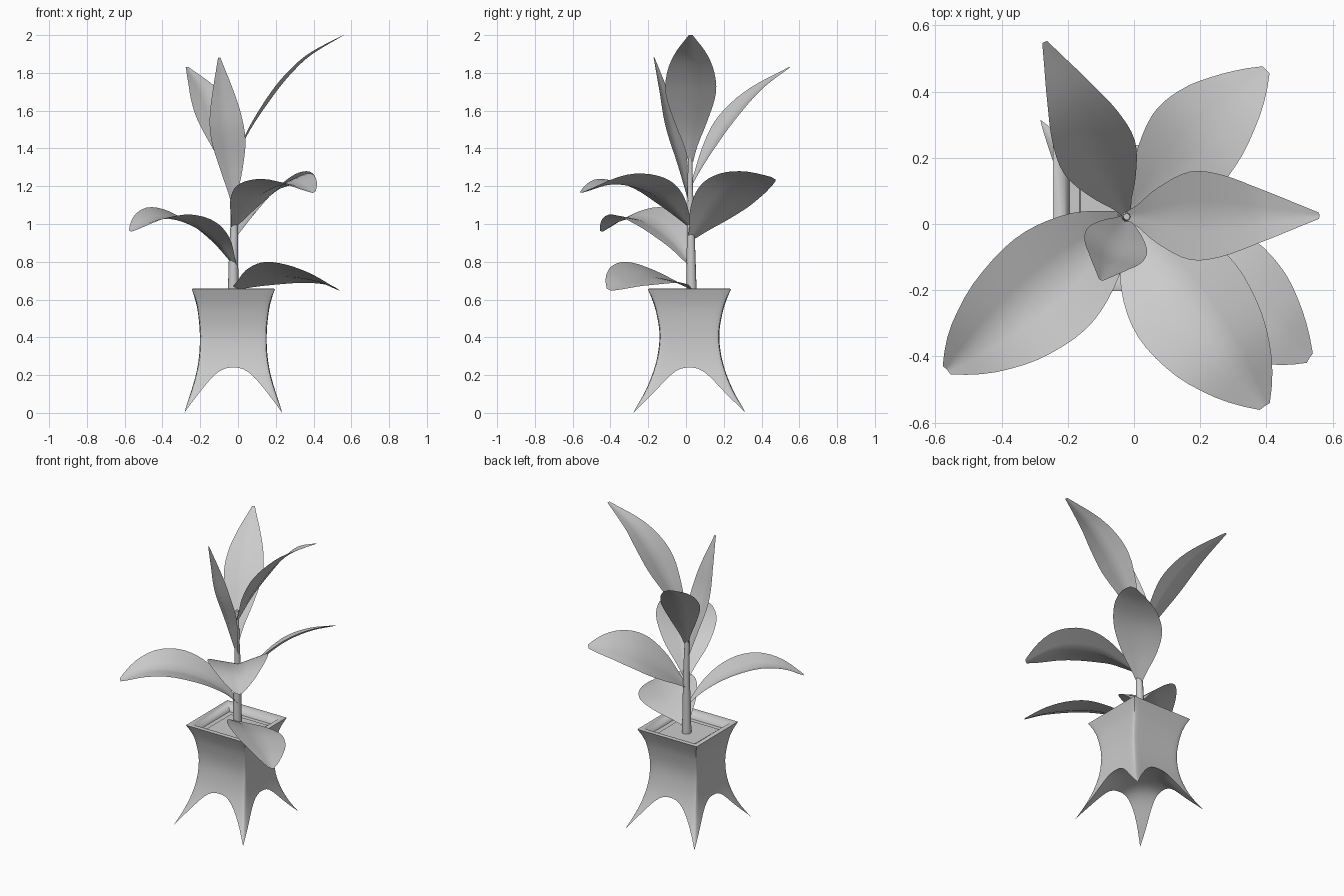
import bpy, bmesh, math
from mathutils import Vector

if "Cube" in bpy.data.objects:
    bpy.data.objects.remove(bpy.data.objects["Cube"])

CX, CY = -0.025, 0.018


def interp(table, t):
    """Smooth interpolation of (t, value) pairs."""
    n = len(table)
    t = min(max(t, table[0][0]), table[-1][0])
    for i in range(n - 1):
        (t0, a), (t1, b) = table[i], table[i + 1]
        if t <= t1:
            m0 = (b - table[i - 1][1]) / (t1 - table[i - 1][0]) if i else (b - a) / (t1 - t0)
            m1 = (table[i + 2][1] - a) / (table[i + 2][0] - t0) if i + 2 < n else (b - a) / (t1 - t0)
            h, k = t1 - t0, (t - t0) / (t1 - t0)
            return (a * (2*k**3 - 3*k*k + 1) + b * (3*k*k - 2*k**3)
                    + m0 * h * (k**3 - 2*k*k + k) + m1 * h * (k**3 - k*k))
    return table[-1][1]


def finish(bm, name, angle, recalc=False):
    bmesh.ops.remove_doubles(bm, verts=bm.verts, dist=0.0005)
    if recalc:
        bmesh.ops.recalc_face_normals(bm, faces=bm.faces)
    me = bpy.data.meshes.new(name)
    bm.to_mesh(me)
    bm.free()
    me.shade_smooth()
    me.set_sharp_from_angle(angle=math.radians(angle))
    ob = bpy.data.objects.new(name, me)
    bpy.context.collection.objects.link(ob)
    return ob


def add_grid(bm, nu, nv, fn):
    rows = [[bm.verts.new(fn(i / nu, j / nv)) for j in range(nv + 1)] for i in range(nu + 1)]
    for i in range(nu):
        for j in range(nv):
            bm.faces.new((rows[i][j], rows[i + 1][j], rows[i + 1][j + 1], rows[i][j + 1]))


# Pot: waisted square body, arched sides, four pointed legs
HX = [(0, .266), (.1, .228), (.2, .198), (.3, .181), (.42, .177), (.55, .19), (.62, .208), (.655, .22)]
HY = [(0, .306), (.1, .241), (.2, .197), (.3, .169), (.42, .158), (.55, .18), (.62, .205), (.655, .22)]
TOP = .655


def pot_point(u, w, z):
    # corners are eased a little below the rim
    f = 1 - .03 * abs(u * w) ** 14 * min(1, (TOP - z) / .06)
    return Vector((CX + u * f * interp(HX, z), CY + w * f * interp(HY, z), z))


def arch(u, w):
    return .24 * (1 - (abs(u) * abs(w)) ** 2.6) + .03 * (1 - u * u) * (1 - w * w)


bm = bmesh.new()
for axis in (0, 1):
    for s in (-1, 1):
        def side(a, b):
            u = math.sin((a - .5) * math.pi)
            z = TOP + (arch(u, 1) - TOP) * b
            return pot_point(u, s, z) if axis == 0 else pot_point(s, u, z)
        add_grid(bm, 24, 16, side)


def underside(a, b):
    u, w = math.sin((a - .5) * math.pi), math.sin((b - .5) * math.pi)
    return pot_point(u, w, arch(u, w))


add_grid(bm, 24, 24, underside)

# Rim, inner wall and stepped soil
rings = [(.22, TOP), (.213, .658), (.185, .652), (.17, .61), (.14, .608), (.137, .614)]
loops = [[bm.verts.new((CX + x * h, CY + y * h, z)) for x, y in ((-1, -1), (1, -1), (1, 1), (-1, 1))]
         for h, z in rings]
for lo, hi in zip(loops, loops[1:]):
    for k in range(4):
        bm.faces.new((lo[k], lo[(k + 1) % 4], hi[(k + 1) % 4], hi[k]))
bm.faces.new(loops[-1])
finish(bm, "pot", 60, True)

# Stem: tapering tube
cu = bpy.data.curves.new("stem", 'CURVE')
cu.dimensions = '3D'
cu.bevel_depth = 1.0
cu.bevel_resolution = 3
cu.use_fill_caps = True
path = [(-.026, .03, .6, .029), (-.024, .027, .8, .025), (-.02, .025, 1.0, .02),
        (-.022, .022, 1.2, .015), (-.022, .022, 1.4, .010)]
sp = cu.splines.new('POLY')
sp.points.add(len(path) - 1)
for p, (x, y, z, r) in zip(sp.points, path):
    p.co = (x, y, z, 1)
    p.radius = r
sp.use_smooth = True
stem = bpy.data.objects.new("stem", cu)
bpy.context.collection.objects.link(stem)

# Leaves: V-folded blades swept along an arched midrib
SLIM = [(0, .1), (.1, .27), (.25, .64), (.45, 1), (.62, .92), (.8, .56), (.93, .24), (1, .07)]
BROAD = [(0, .1), (.1, .32), (.27, .73), (.48, 1), (.68, .9), (.85, .57), (.95, .28), (1, .1)]
ORIGIN = Vector((-.02, .025, 0))


def leaf(name, tip, rib, half, fold, roll, shape):
    """tip: plan position; rib: (fraction of reach, height); roll lifts the left edge."""
    d = Vector((tip[0], tip[1], 0)) - ORIGIN
    reach = d.length
    d.normalize()
    across = Vector((-d.y, d.x, 0))
    # chord lengths parametrise the midrib
    pts = [(r * reach, z) for r, z in rib]
    acc = [0]
    for (r0, z0), (r1, z1) in zip(pts, pts[1:]):
        acc.append(acc[-1] + math.hypot(r1 - r0, z1 - z0))
    tr = [(t / acc[-1], p[0]) for t, p in zip(acc, pts)]
    tz = [(t / acc[-1], p[1]) for t, p in zip(acc, pts)]

    def mid(t):
        return ORIGIN + d * interp(tr, t) + Vector((0, 0, interp(tz, t)))

    def blade(t, b):
        tangent = (mid(min(t + .03, 1)) - mid(max(t - .03, 0))).normalized()
        up = tangent.cross(across).normalized() * -1
        if up.z < 0:
            up.negate()
        k = 1 - 2 * b
        w = half * interp(shape, t)
        s = 1 if k >= 0 else -1
        a = math.radians(fold + s * roll)
        return mid(t) + across * (k * w * math.cos(a)) + up * (abs(k) * w * math.sin(a))

    bm = bmesh.new()
    add_grid(bm, 20, 6, blade)
    finish(bm, name, 60)


leaf("leaf_low_front_right", (.53, -.405),
     [(0, .655), (.25, .7), (.5, .72), (.8, .695), (1, .65)], .18, 8, -18, BROAD)
leaf("leaf_low_left", (-.565, -.44),
     [(0, .78), (.15, .885), (.36, .975), (.6, 1.025), (.8, 1.015), (1, .96)], .18, 15, -7, BROAD)
leaf("leaf_mid_back_right", (.40, .465),
     [(0, .92), (.25, 1.06), (.5, 1.165), (.75, 1.22), (1, 1.24)], .165, 7, -24, BROAD)
leaf("leaf_mid_front_right", (.395, -.55),
     [(0, .98), (.18, 1.08), (.38, 1.165), (.7, 1.21), (1, 1.165)], .19, 15, 5, BROAD)
leaf("leaf_high_front", (-.1, -.17),
     [(0, 1.08), (.3, 1.32), (.6, 1.52), (.78, 1.69), (1, 1.88)], .1, 12, 0, SLIM)
leaf("leaf_high_back_left", (-.27, .55),
     [(0, 1.2), (.17, 1.37), (.38, 1.54), (.66, 1.7), (1, 1.83)], .12, 10, 0, SLIM)
leaf("leaf_top_right", (.56, .025),
     [(0, 1.33), (.147, 1.5), (.37, 1.69), (.51, 1.79), (.69, 1.89), (1, 2.0)], .135, 9, 0, SLIM)
